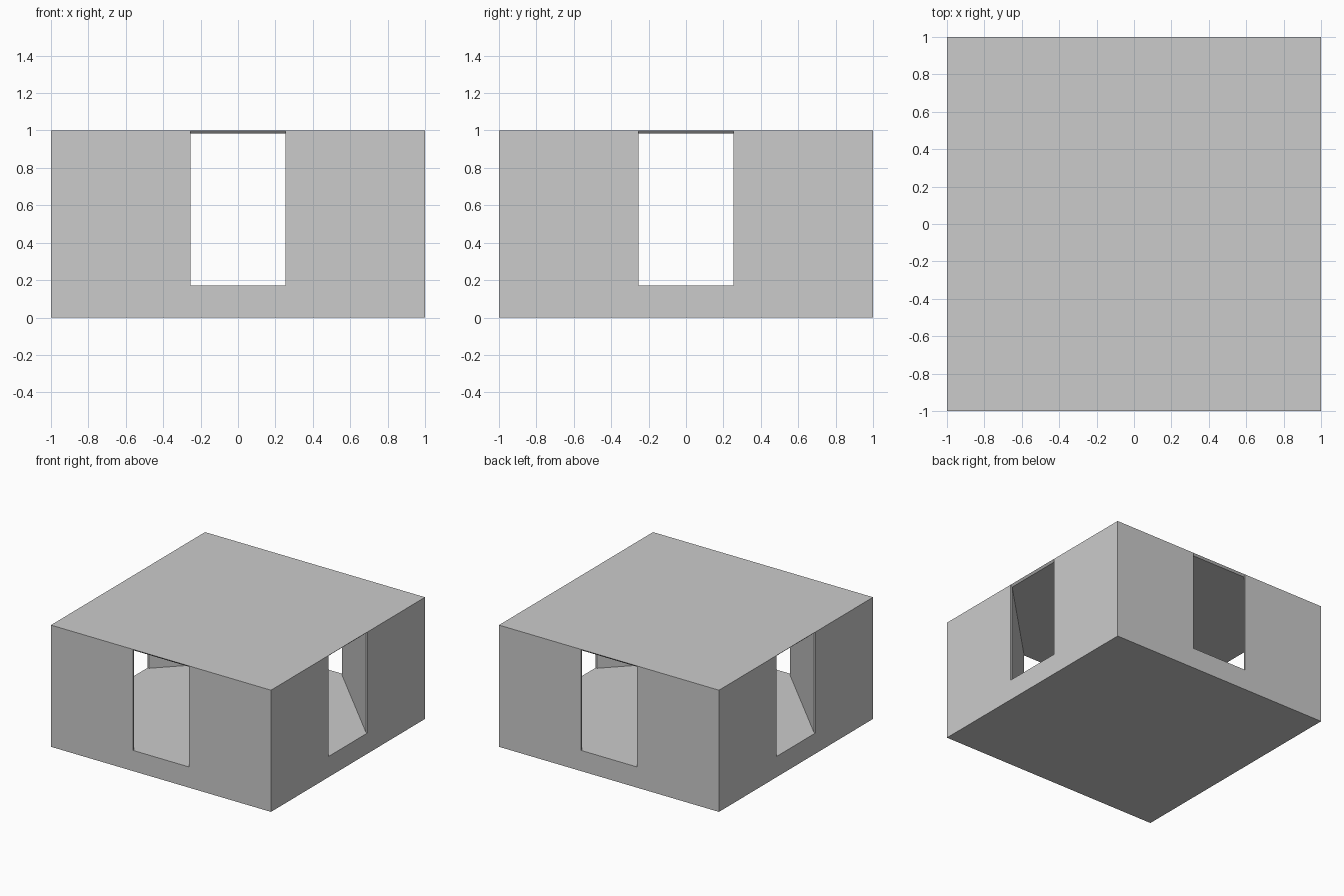
import bpy, bmesh
from math import pi
from mathutils import Matrix, Vector

if "Cube" in bpy.data.objects:
    bpy.data.objects.remove(bpy.data.objects["Cube"])

W = 0.254    # half width of each opening
S = 0.17     # floor height inside
T = 0.985    # inner face of wall and ceiling

bm = bmesh.new()


def face(points):
    bm.faces.new([bm.verts.new(p) for p in points])


def ring(points, turns=4):
    """Repeat a short run of points around z to close a loop."""
    return [Matrix.Rotation(k * pi / 2, 3, 'Z') @ Vector(p)
            for k in range(turns) for p in points]


# Base, roof, room floor (with sills) and octagonal ceiling
face(ring([(-1, -1, 0)]))
face(ring([(-1, -1, 1), (-W, -1, 1), (W, -1, 1)]))
face(ring([(-W, -T, S), (-W, -1, S), (W, -1, S), (W, -T, S)]))
face(ring([(-W, -T, T), (W, -T, T)]))

# Four identical sides
for k in range(4):
    rot = Matrix.Rotation(k * pi / 2, 3, 'Z')

    def side(points):
        face([rot @ Vector(p) for p in points])

    # Outer wall with its opening
    side([(-1, -1, 0), (1, -1, 0), (1, -1, 1), (W, -1, 1),
          (W, -1, S), (-W, -1, S), (-W, -1, 1), (-1, -1, 1)])
    # Sloped lintel and the two jambs
    side([(-W, -1, 1), (W, -1, 1), (W, -T, T), (-W, -T, T)])
    for x in (-W, W):
        side([(x, -1, S), (x, -T, S), (x, -T, T), (x, -1, 1)])
    # Diagonal inner wall across the corner
    side([(W, -T, S), (T, -W, S), (T, -W, T), (W, -T, T)])

bmesh.ops.remove_doubles(bm, verts=bm.verts, dist=1e-4)
bmesh.ops.recalc_face_normals(bm, faces=bm.faces)

mesh = bpy.data.meshes.new("room_block")
bm.to_mesh(mesh)
bm.free()
bpy.context.collection.objects.link(bpy.data.objects.new("room_block", mesh))
